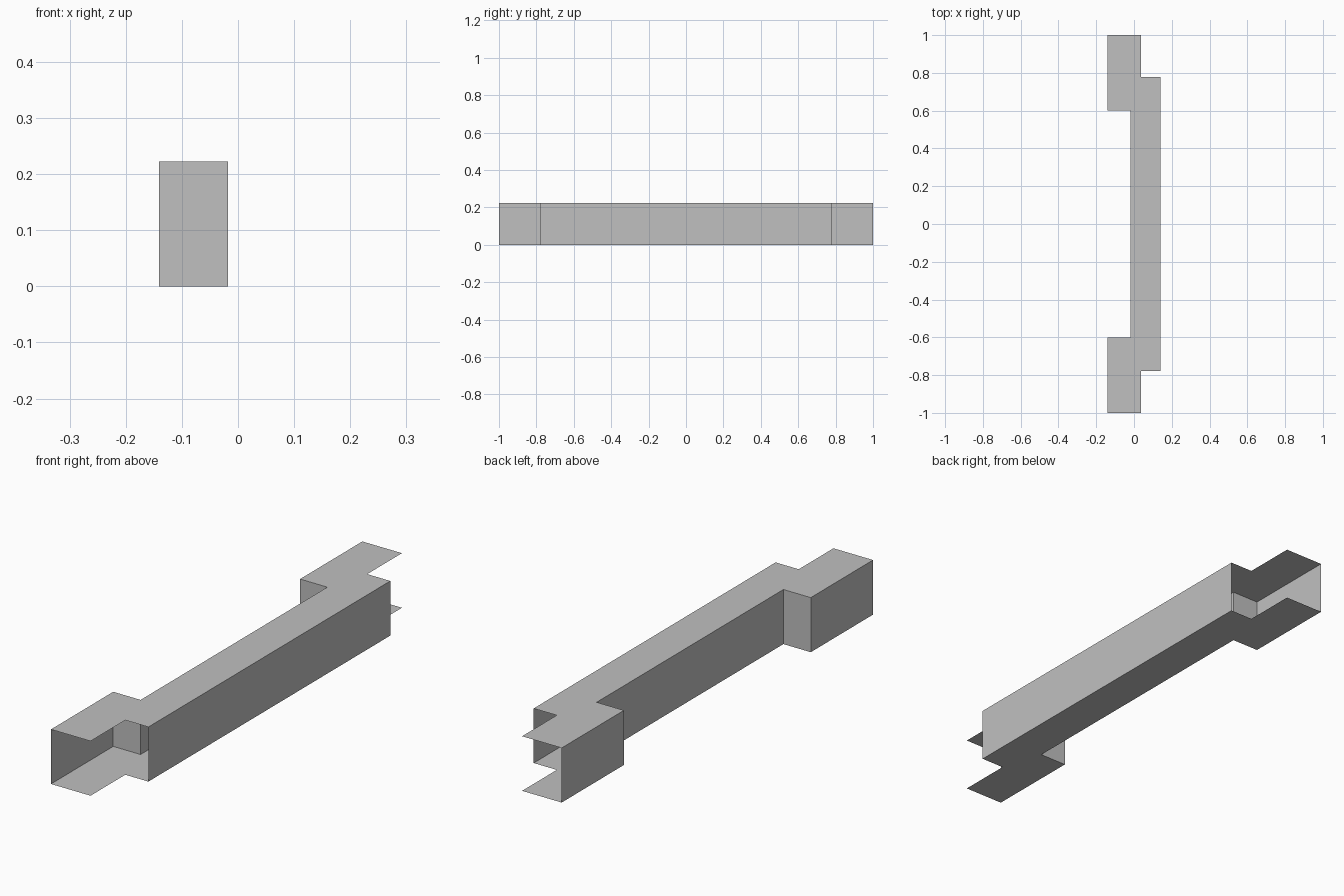
import bpy, bmesh

cube = bpy.data.objects.get("Cube")
if cube:
    bpy.data.objects.remove(cube, do_unlink=True)

HEIGHT = 0.222
OUTER, INNER, LIP = 0.141, -0.018, 0.037   # x of the long wall, recessed wall, plate lip
END, STEP, SHOULDER = 1.0, 0.6, 0.777      # y of the tips, recess ends, long wall ends

grey = bpy.data.materials.new("light_grey")
grey.use_nodes = True
colour = (0.53, 0.53, 0.53, 1)
grey.diffuse_color = colour
grey.node_tree.nodes["Principled BSDF"].inputs["Base Color"].default_value = colour


def make_object(name, bm):
    mesh = bpy.data.meshes.new(name)
    bm.to_mesh(mesh)
    bm.free()
    mesh.materials.append(grey)
    obj = bpy.data.objects.new(name, mesh)
    bpy.context.collection.objects.link(obj)


def plate(name, outline, z, up):
    bm = bmesh.new()
    face = bm.faces.new([bm.verts.new((x, y, z)) for x, y in outline])
    face.normal_update()
    if (face.normal.z > 0) != up:
        face.normal_flip()
    make_object(name, bm)


def wall(name, path):
    # Thin upright sheet following a path in plan
    bm = bmesh.new()
    columns = [[bm.verts.new((x, y, z)) for z in (0, HEIGHT)] for x, y in path]
    for (a, b), (c, d) in zip(columns, columns[1:]):
        bm.faces.new((a, c, d, b))
    make_object(name, bm)


# Front half of each side, mirrored to the back
recessed = [(-OUTER, -END), (-OUTER, -STEP), (INNER, -STEP)]
stepped = [(LIP, -END), (LIP, -SHOULDER), (OUTER, -SHOULDER)]


def mirrored(path):
    return path + [(x, -y) for x, y in reversed(path)]


back_path = mirrored(recessed)
front_path = mirrored(stepped)
outline = front_path + back_path[::-1]

# Top and bottom plates, open at the tips
plate("top_plate", outline, HEIGHT, True)
plate("bottom_plate", outline, 0, False)

# Stepped wall on the right, long straight wall on the left
wall("recessed_wall", back_path[::-1])
wall("long_wall", [(OUTER, -SHOULDER), (OUTER, SHOULDER)])
